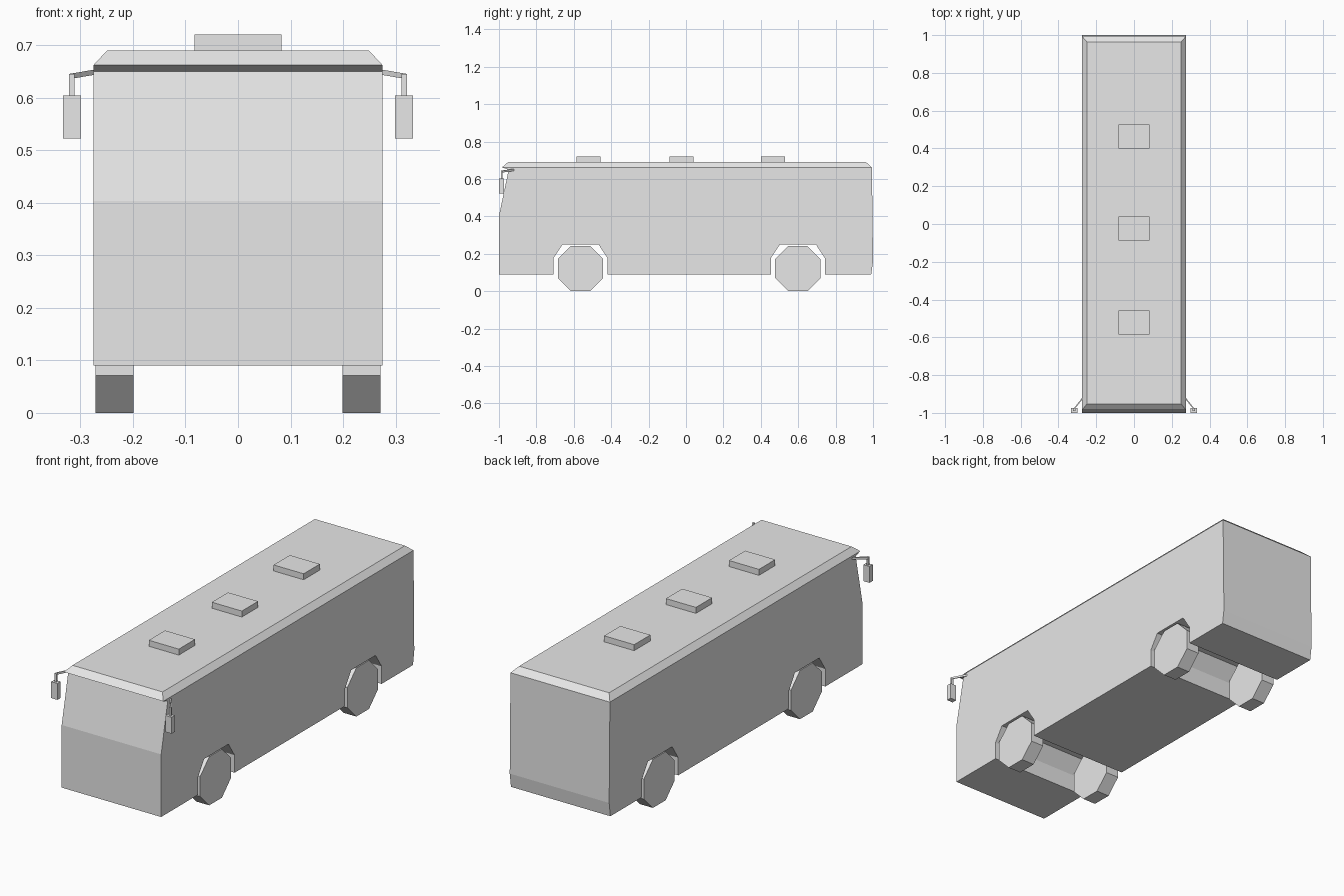
import bpy, bmesh, math
from mathutils import Vector, Matrix

cube = bpy.data.objects.get("Cube")
if cube:
    bpy.data.objects.remove(cube, do_unlink=True)

GREY = (0.8, 0.8, 0.8, 1)
grey = bpy.data.materials.new("plain_grey")
grey.use_nodes = True
grey.diffuse_color = GREY
grey.node_tree.nodes["Principled BSDF"].inputs["Base Color"].default_value = GREY


def finish(name, bm):
    bmesh.ops.recalc_face_normals(bm, faces=bm.faces[:])
    mesh = bpy.data.meshes.new(name)
    bm.to_mesh(mesh)
    bm.free()
    mesh.materials.append(grey)
    obj = bpy.data.objects.new(name, mesh)
    bpy.context.collection.objects.link(obj)
    return obj


def box(name, lo, hi):
    lo, hi = Vector(lo), Vector(hi)
    bm = bmesh.new()
    bmesh.ops.create_cube(bm, size=1, matrix=Matrix.Translation((lo + hi) / 2)
                          @ Matrix.Diagonal((*(hi - lo), 1)))
    return finish(name, bm)


HALF_W, FLOOR, EAVES, ROOF = 0.275, 0.09, 0.662, 0.69
AXLES = {"front": -0.564, "rear": 0.598}


# Body: side profile with wheel arches, extruded across the width
def arch(y):
    return [(y - 0.144, FLOOR), (y - 0.144, 0.178), (y - 0.096, 0.251),
            (y + 0.096, 0.251), (y + 0.144, 0.178), (y + 0.144, FLOOR)]


profile = [(-0.984, EAVES), (-0.948, 0.65), (-1, 0.403), (-1, FLOOR)]
for axle in AXLES.values():
    profile += arch(axle)
profile += [(0.99, FLOOR), (1, 0.16), (0.994, EAVES)]

bm = bmesh.new()
side = bm.faces.new([bm.verts.new((-HALF_W, y, z)) for y, z in profile])
ext = bmesh.ops.extrude_face_region(bm, geom=[side], use_keep_orig=True)
bmesh.ops.translate(bm, vec=(2 * HALF_W, 0, 0),
                    verts=[g for g in ext["geom"] if isinstance(g, bmesh.types.BMVert)])
bm.normal_update()
# Roof: the top face is raised with bevelled borders
top = next(f for f in bm.faces if all(abs(v.co.z - EAVES) < 1e-4 for v in f.verts))
raised = bmesh.ops.extrude_face_region(bm, geom=[top])
for v in raised["geom"]:
    if isinstance(v, bmesh.types.BMVert):
        v.co = (math.copysign(0.249, v.co.x), 0.963 if v.co.y > 0 else -0.952, ROOF)
if top.is_valid:
    bm.faces.remove(top)
finish("bus_body", bm)

# Roof vents
for i, y in enumerate((-0.522, -0.024, 0.464)):
    box(f"roof_vent_{i + 1}", (-0.083, y - 0.064, ROOF - 0.004), (0.083, y + 0.064, 0.72))

# Octagonal wheels
APOTHEM = 0.1215
for label, y in AXLES.items():
    for side_name, s in (("left", 1), ("right", -1)):
        bm = bmesh.new()
        r = APOTHEM / math.cos(math.pi / 8)
        place = (Matrix.Translation((s * 0.235, y, APOTHEM))
                 @ Matrix.Rotation(math.pi / 2, 4, "Y")
                 @ Matrix.Rotation(math.pi / 8, 4, "Z"))
        bmesh.ops.create_cone(bm, cap_ends=True, segments=8, radius1=r, radius2=r,
                              depth=0.072, matrix=place)
        finish(f"{label}_{side_name}_wheel", bm)

# Door mirrors: slanted arm, hanging stem and housing
for side_name, s in (("left", 1), ("right", -1)):
    def span(name, x0, x1, y0, y1, z0, z1):
        return box(f"{side_name}_mirror_{name}", (min(s * x0, s * x1), y0, z0),
                   (max(s * x0, s * x1), y1, z1))

    arm = span("arm", 0.27, 0.322, -0.99, -0.98, 0.635, 0.645)
    for v in arm.data.vertices:
        if abs(v.co.x) < 0.3:
            v.co.y += 0.066
            v.co.z += 0.009
    span("stem", 0.311, 0.322, -0.99, -0.98, 0.6, 0.645)
    span("housing", 0.299, 0.333, -1, -0.974, 0.522, 0.604)
